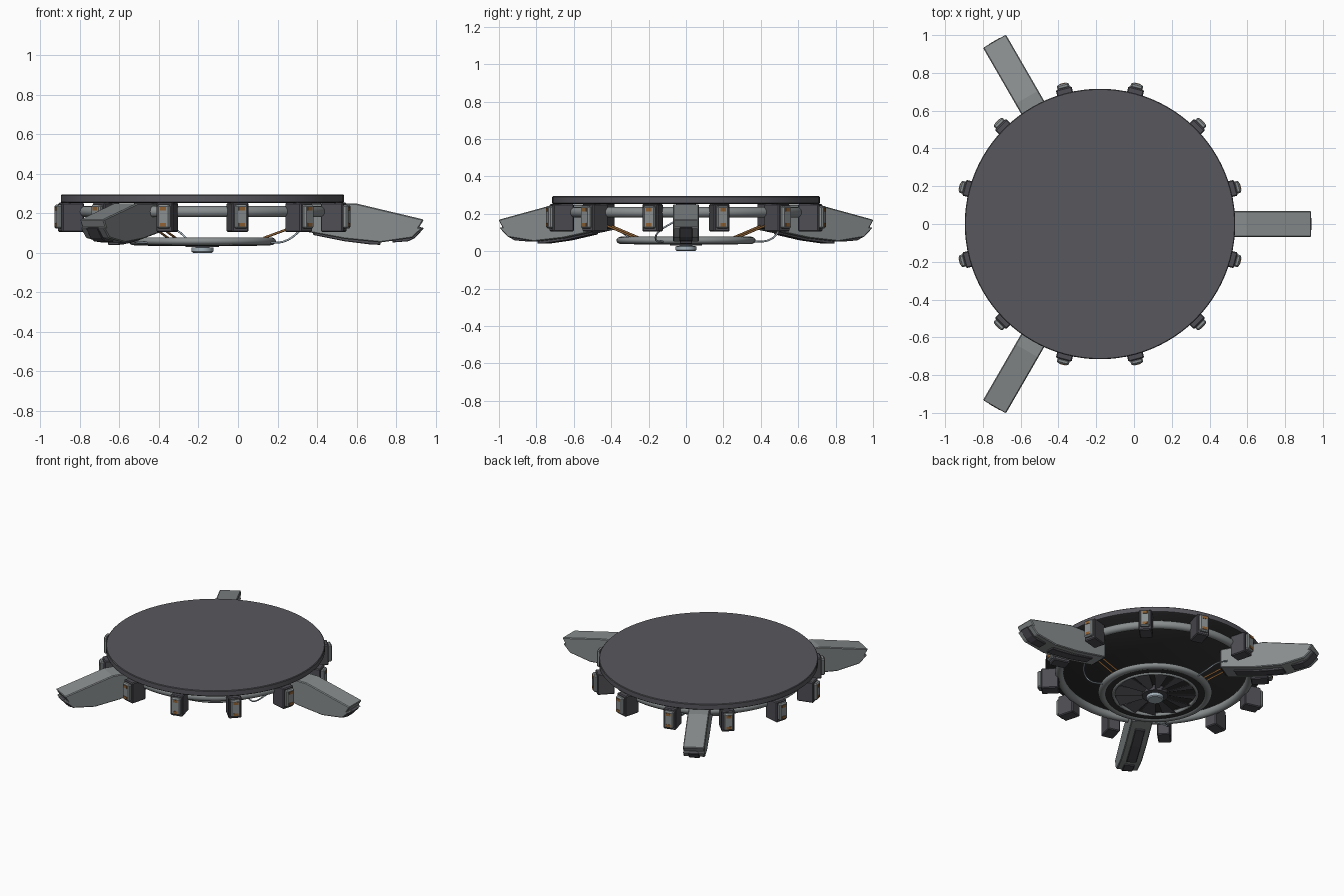
import bpy, bmesh, math
from mathutils import Matrix, Vector

if "Cube" in bpy.data.objects:
    bpy.data.objects.remove(bpy.data.objects["Cube"])

CENTRE = Matrix.Translation((-0.18, 0, 0))


def material(name, r, g, b):
    m = bpy.data.materials.new(name)
    m.diffuse_color = (r, g, b, 1)
    m.use_nodes = True
    m.node_tree.nodes["Principled BSDF"].inputs["Base Color"].default_value = m.diffuse_color
    return m


SLATE = material("slate grey", 0.095, 0.095, 0.11)
BLACK = material("charcoal", 0.035, 0.034, 0.037)
DARK = material("dark grey", 0.075, 0.075, 0.088)
STEEL = material("steel grey", 0.25, 0.27, 0.275)
PALE = material("pale blue metal", 0.38, 0.45, 0.5)
COPPER = material("copper", 0.27, 0.12, 0.035)


def spin(deg):
    return CENTRE @ Matrix.Rotation(math.radians(deg), 4, 'Z')


def finish(name, bm, mats, matrix, bevel=0, smooth=False):
    bmesh.ops.recalc_face_normals(bm, faces=bm.faces)
    mesh = bpy.data.meshes.new(name)
    bm.to_mesh(mesh)
    bm.free()
    for m in mats:
        mesh.materials.append(m)
    ob = bpy.data.objects.new(name, mesh)
    bpy.context.collection.objects.link(ob)
    ob.matrix_world = matrix
    if bevel:
        mod = ob.modifiers.new("bevel", 'BEVEL')
        mod.width, mod.segments = bevel, 1
    if smooth:
        bpy.ops.object.select_all(action='DESELECT')
        ob.select_set(True)
        bpy.context.view_layer.objects.active = ob
        bpy.ops.object.shade_smooth_by_angle(angle=math.radians(40))
    return ob


def box(name, x, y, z, mat, matrix, bevel=0):
    """Box from three (min, max) ranges."""
    bm = bmesh.new()
    size = [b - a for a, b in (x, y, z)]
    mid = [(a + b) / 2 for a, b in (x, y, z)]
    bmesh.ops.create_cube(bm, size=1, matrix=Matrix.Translation(mid) @ Matrix.Diagonal((*size, 1)))
    return finish(name, bm, [mat], matrix, bevel)


def prism(name, profile, half, mat, matrix, bevel=0):
    """Extrude an (r, z) side profile across the width."""
    bm = bmesh.new()
    face = bm.faces.new([bm.verts.new((r, -half, z)) for r, z in profile])
    out = bmesh.ops.extrude_face_region(bm, geom=[face])["geom"]
    bmesh.ops.translate(bm, vec=(0, 2 * half, 0), verts=[v for v in out if isinstance(v, bmesh.types.BMVert)])
    return finish(name, bm, [mat], matrix, bevel)


def lathe(name, profile, mats, steps=96, closed=True, rule=None):
    """Revolve an (r, z) profile about the hub axis."""
    bm = bmesh.new()
    rings = []
    for i in range(steps):
        a = 2 * math.pi * i / steps
        rings.append([bm.verts.new((r * math.cos(a), r * math.sin(a), z)) for r, z in profile])
    n = len(profile)
    for i in range(steps):
        p, q = rings[i], rings[(i + 1) % steps]
        for j in range(n if closed else n - 1):
            k = (j + 1) % n
            bm.faces.new((p[j], q[j], q[k], p[k]))
    if not closed:
        bm.faces.new([r[0] for r in rings])
        bm.faces.new([r[-1] for r in rings])
    bmesh.ops.recalc_face_normals(bm, faces=bm.faces)
    if rule:
        for f in bm.faces:
            f.material_index = rule(f)
    return finish(name, bm, mats, CENTRE, smooth=True)


def circle(r, z, a, b, n=16):
    return [(r + a * math.cos(2 * math.pi * i / n), z + b * math.sin(2 * math.pi * i / n)) for i in range(n)]


def tube(name, points, radius, mat, matrix):
    cu = bpy.data.curves.new(name, 'CURVE')
    cu.dimensions = '3D'
    cu.bevel_depth, cu.bevel_resolution, cu.use_fill_caps = radius, 2, True
    s = cu.splines.new('BEZIER')
    s.bezier_points.add(len(points) - 1)
    for bp, p in zip(s.bezier_points, points):
        bp.co = p
        bp.handle_left_type = bp.handle_right_type = 'AUTO'
    cu.materials.append(mat)
    ob = bpy.data.objects.new(name, cu)
    bpy.context.collection.objects.link(ob)
    ob.matrix_world = matrix


# Platform disc, dark underneath
lathe("platform_disc", [(0.71, 0.252), (0.716, 0.257), (0.716, 0.29), (0.712, 0.294)], [SLATE, BLACK],
      closed=False, rule=lambda f: 1 if f.normal.z < -0.3 else 0)
# Pipe ring held by the clamps
lathe("pipe_ring", circle(0.625, 0.208, 0.028, 0.028), [STEEL])

# Twelve edge clamps
for k in range(12):
    m = spin(15 + 30 * k)
    box("clamp_block", (0.63, 0.745), (-0.043, 0.043), (0.105, 0.253), DARK, m, 0.006)
    box("clamp_plate", (0.74, 0.768), (-0.033, 0.033), (0.122, 0.243), STEEL, m, 0.008)
    for z in (0.142, 0.222):
        box("clamp_light", (0.764, 0.771), (-0.016, 0.016), (z - 0.009, z + 0.009), COPPER, m)

# Three legs
LEG = [(0.48, 0.25), (0.775, 0.25), (1.12, 0.168), (1.095, 0.128), (1.115, 0.126),
       (1.06, 0.075), (0.9, 0.052), (0.72, 0.07), (0.48, 0.115)]
KEEL = [(0.56, 0.11), (0.86, 0.068), (0.9, 0.07), (0.9, 0.04), (0.85, 0.042), (0.72, 0.058), (0.56, 0.09)]
TOE = [(0.96, 0.09), (1.1, 0.13), (1.121, 0.125), (1.075, 0.075), (1.04, 0.058), (0.96, 0.052)]
for k in range(3):
    m = spin(120 * k)
    prism("leg_shell", LEG, 0.07, STEEL, m, 0.008)
    prism("leg_keel", KEEL, 0.032, DARK, m, 0.003)
    prism("leg_toe", TOE, 0.034, DARK, m, 0.003)
    box("leg_root", (0.47, 0.6), (-0.055, 0.055), (0.12, 0.254), DARK, m, 0.004)
    # Twin copper struts and a slack cable to the fan
    for y in (-0.022, 0.022):
        tube("copper_strut", [(0.31, y, 0.075), (0.5, y, 0.145)], 0.006, COPPER, m)
    tube("slack_cable", [(0.34, -0.12, 0.05), (0.42, -0.16, 0.06), (0.48, -0.15, 0.1), (0.53, -0.06, 0.16)],
         0.005, PALE, m)

# Fan housing: outer rim, dark shroud, inner rings and hub
lathe("fan_rim", circle(0.345, 0.058, 0.027, 0.02), [STEEL])
lathe("fan_shroud", [(0.265, 0.045), (0.335, 0.045), (0.335, 0.072), (0.265, 0.072)], [BLACK])
lathe("fan_inner_ring", circle(0.272, 0.046, 0.011, 0.011, 10), [STEEL])
lathe("fan_back_plate", [(0.27, 0.064), (0.27, 0.07)], [BLACK], closed=False)
lathe("fan_hub_base", [(0.085, 0.03), (0.085, 0.066)], [DARK], 48, closed=False)
lathe("fan_hub", [(0.048, 0.0), (0.055, 0.006), (0.055, 0.026), (0.035, 0.028), (0.035, 0.04)], [PALE], 48, closed=False)

# Pitched fan blades
for k in range(12):
    bm = bmesh.new()
    vs = [bm.verts.new(p) for p in ((0.07, -0.014, 0.036), (0.27, -0.05, 0.036),
                                    (0.27, 0.05, 0.058), (0.07, 0.014, 0.05))]
    face = bm.faces.new(vs)
    out = bmesh.ops.extrude_face_region(bm, geom=[face])["geom"]
    bmesh.ops.translate(bm, vec=(0, 0, 0.005), verts=[v for v in out if isinstance(v, bmesh.types.BMVert)])
    finish("fan_blade", bm, [SLATE], spin(30 * k))
